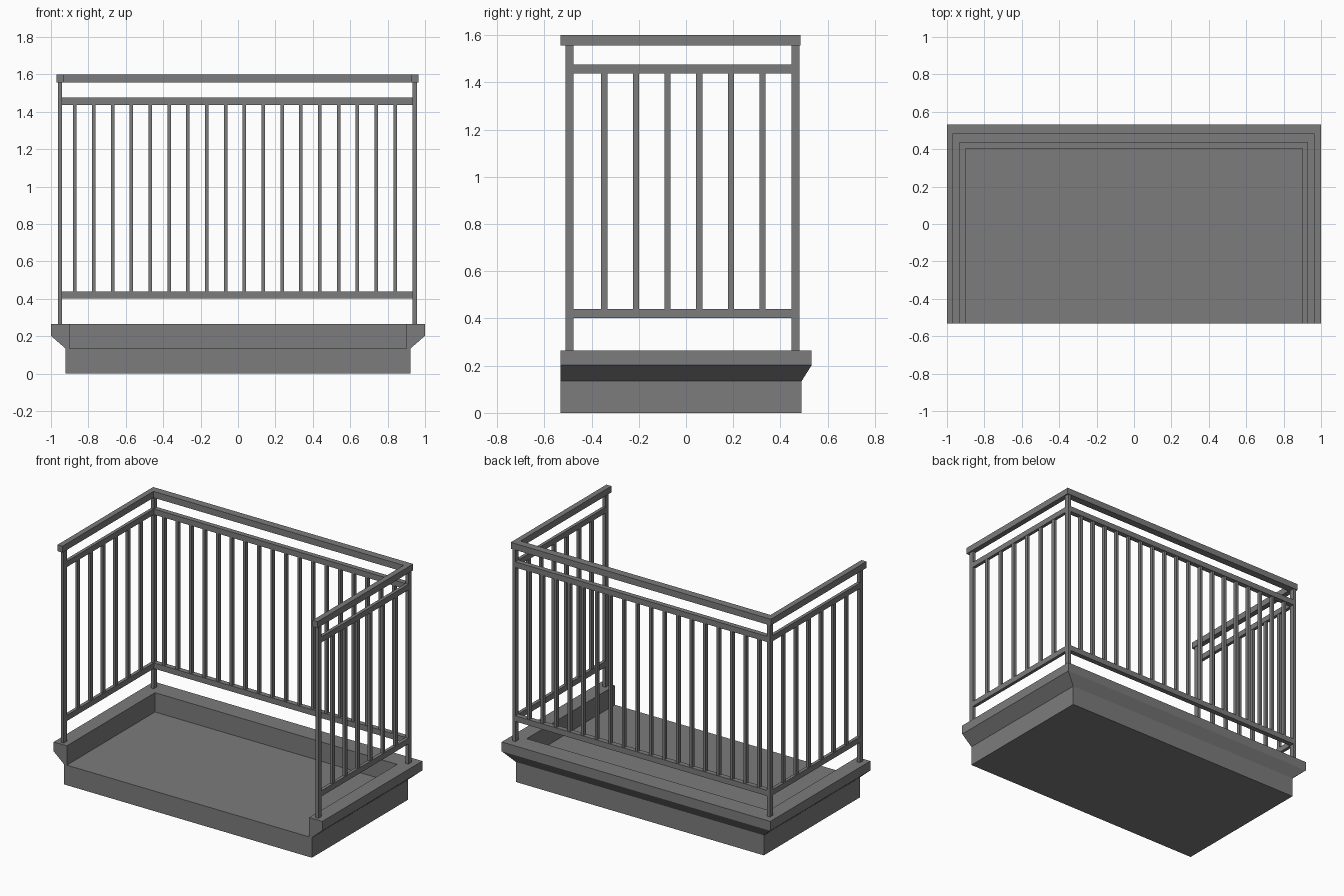
import bpy
import bmesh

cube = bpy.data.objects.get("Cube")
if cube:
    bpy.data.objects.remove(cube, do_unlink=True)

grey = bpy.data.materials.new("mid grey")
grey.use_nodes = True
colour = (0.2, 0.2, 0.2, 1)
grey.diffuse_color = colour
grey.node_tree.nodes["Principled BSDF"].inputs["Base Color"].default_value = colour


def finish(name, bm):
    bmesh.ops.recalc_face_normals(bm, faces=bm.faces)
    mesh = bpy.data.meshes.new(name)
    bm.to_mesh(mesh)
    bm.free()
    mesh.materials.append(grey)
    obj = bpy.data.objects.new(name, mesh)
    bpy.context.collection.objects.link(obj)
    return obj


def box(name, x, y, z):
    """Box spanning the given (low, high) pair on each axis."""
    bm = bmesh.new()
    bmesh.ops.create_cube(bm, size=1)
    for v in bm.verts:
        v.co = [lo + (c + 0.5) * (hi - lo) for c, (lo, hi) in zip(v.co, (x, y, z))]
    return finish(name, bm)


def u_sweep(name, profile, front):
    """Sweep (x, y, z) profile points round a U that is open at the front."""
    bm = bmesh.new()
    rings = []
    for side, at_back in ((-1, False), (-1, True), (1, True), (1, False)):
        rings.append([bm.verts.new((side * x + OFFSET, y if at_back else front, z))
                      for x, y, z in profile])
    n = len(profile)
    for a, b in zip(rings, rings[1:]):
        for i in range(n):
            j = (i + 1) % n
            bm.faces.new((a[i], a[j], b[j], b[i]))
    bm.faces.new(rings[0])
    bm.faces.new(rings[-1])
    return finish(name, bm)


def around(c, half):
    return (c - half, c + half)


# Shared measurements
OFFSET = 0.0
FRONT = -0.532
FLOOR, CURB_TOP = 0.135, 0.265
LOW_RAIL, MID_RAIL = (0.401, 0.439), (1.437, 1.475)
RAIL_BASE, TOP = 1.557, 1.6
POST_HX, POST_HY = 0.011, 0.017
BAR_HX, BAR_HY = 0.009, 0.013
BACK_Y, FRONT_Y = 0.464, -0.494

# Balcony slab and flared curb
box("floor_slab", (-0.923, 0.923), (FRONT, 0.49), (0, FLOOR))
u_sweep("curb", [(0.923, 0.49, FLOOR), (1, 0.532, 0.202), (1, 0.532, CURB_TOP),
                 (0.902, 0.405, CURB_TOP), (0.902, 0.405, FLOOR)], FRONT)

# Railing sits very slightly towards the right
OFFSET = -0.003
SIDE_X = 0.948

# Handrail
u_sweep("handrail", [(0.968, 0.485, RAIL_BASE), (0.968, 0.485, TOP),
                     (0.931, 0.435, TOP), (0.931, 0.435, RAIL_BASE)], FRONT)

for side, label in ((-1, "right"), (1, "left")):
    x = side * SIDE_X + OFFSET
    # Corner and end posts
    for y, place in ((FRONT_Y, "front"), (BACK_Y, "back")):
        box(f"{place}_{label}_post", around(x, POST_HX), around(y, POST_HY),
            (CURB_TOP, RAIL_BASE))
    # Side rails
    for z, place in ((LOW_RAIL, "lower"), (MID_RAIL, "upper")):
        box(f"{label}_{place}_rail", around(x, POST_HX),
            (FRONT_Y + POST_HY, BACK_Y - POST_HY), z)
    # Side balusters
    for i in range(6):
        box(f"{label}_baluster", around(x, BAR_HX),
            around(-0.346 + i * 0.134, BAR_HY), (LOW_RAIL[1], MID_RAIL[0]))

# Back rails
for z, place in ((LOW_RAIL, "lower"), (MID_RAIL, "upper")):
    box(f"back_{place}_rail", around(OFFSET, SIDE_X - POST_HX),
        around(BACK_Y, POST_HY), z)

# Back balusters
for i in range(18):
    box("back_baluster", around(-0.872 + i * 0.1007, BAR_HX),
        around(BACK_Y, BAR_HY), (LOW_RAIL[1], MID_RAIL[0]))
